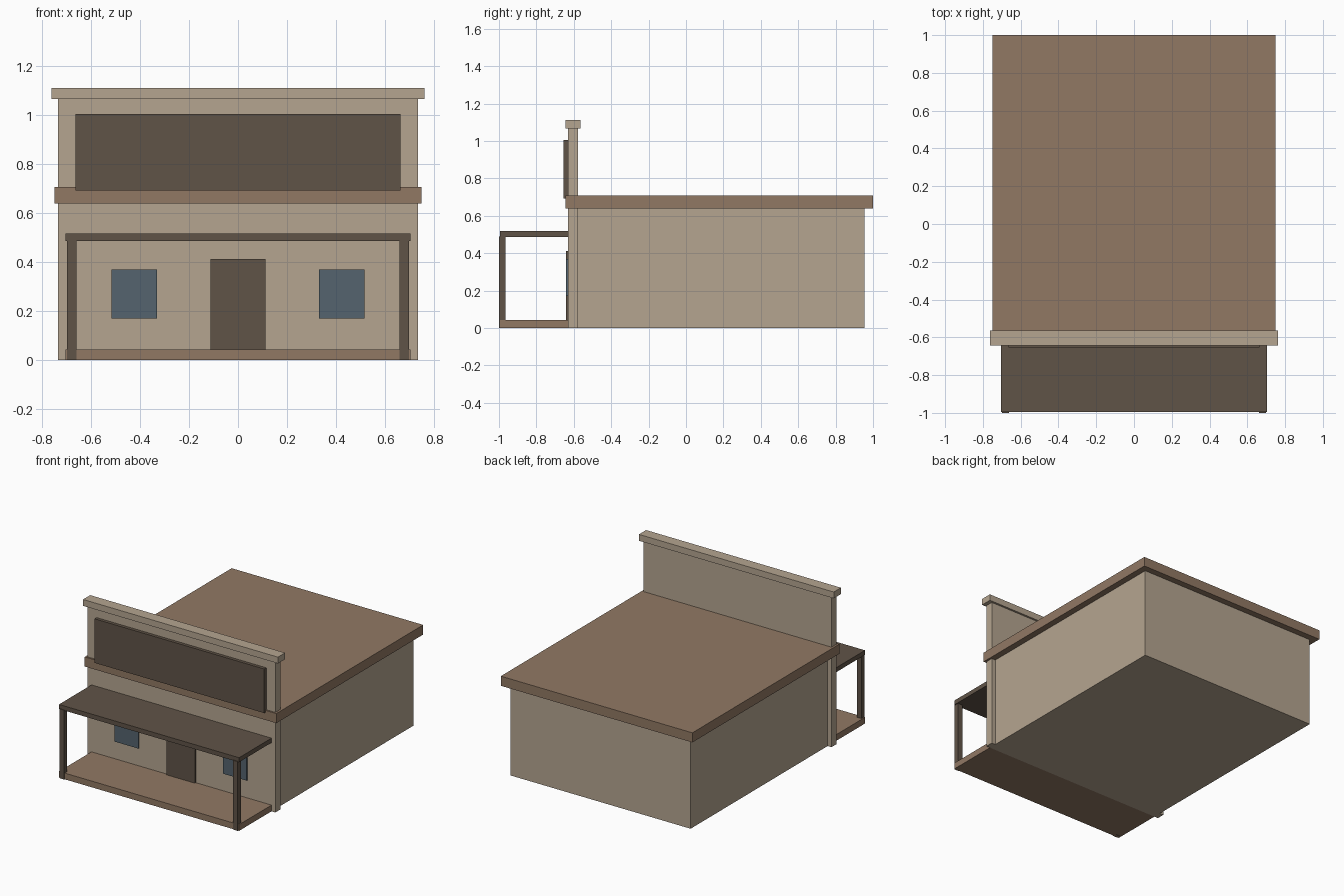
import bpy

default = bpy.data.objects.get("Cube")
if default:
    bpy.data.objects.remove(default, do_unlink=True)


def material(name, rgb):
    mat = bpy.data.materials.new(name)
    mat.use_nodes = True
    mat.diffuse_color = (*rgb, 1)
    bsdf = mat.node_tree.nodes["Principled BSDF"]
    bsdf.inputs["Base Color"].default_value = (*rgb, 1)
    bsdf.inputs["Roughness"].default_value = 0.9
    return mat


plaster = material("tan_plaster", (0.46, 0.375, 0.28))
brown = material("brown_boards", (0.285, 0.19, 0.127))
timber = material("dark_timber", (0.118, 0.088, 0.064))
glass = material("blue_grey_glass", (0.09, 0.127, 0.157))


def box(name, mat, x, y, z):
    """Box spanning the (low, high) range on each axis."""
    spans = (x, y, z)
    bpy.ops.mesh.primitive_cube_add(size=1, location=[(a + b) / 2 for a, b in spans])
    obj = bpy.context.object
    obj.name = obj.data.name = name
    obj.scale = [b - a for a, b in spans]
    bpy.ops.object.transform_apply(location=False, rotation=False, scale=True)
    obj.data.materials.append(mat)
    return obj


def centred(name, mat, half, y, z):
    return box(name, mat, (-half, half), y, z)


FACE = -0.632   # front plane of the false front

# Main building and flat roof
centred("main_walls", plaster, 0.705, (-0.595, 0.955), (0, 0.64))
centred("flat_roof", brown, 0.75, (-0.643, 1.0), (0.64, 0.708))

# False front with its cap and blank sign board
centred("false_front", plaster, 0.735, (FACE, -0.577), (0, 1.066))
centred("false_front_cap", plaster, 0.763, (-0.643, -0.563), (1.066, 1.111))
centred("sign_board", timber, 0.664, (-0.655, FACE), (0.693, 1.005))

# Porch
centred("porch_floor", brown, 0.705, (-0.995, FACE), (0, 0.044))
centred("porch_roof", timber, 0.705, (-0.995, FACE), (0.486, 0.518))

# Door
centred("door", timber, 0.112, (-0.642, FACE), (0.044, 0.412))

# Mirrored posts and windows
for side, s in (("right", -1), ("left", 1)):
    box(side + "_porch_post", timber, sorted((s * 0.661, s * 0.698)),
        (-1.0, -0.966), (0, 0.49))
    box(side + "_window", glass, sorted((s * 0.331, s * 0.517)),
        (-0.641, FACE), (0.17, 0.37))
